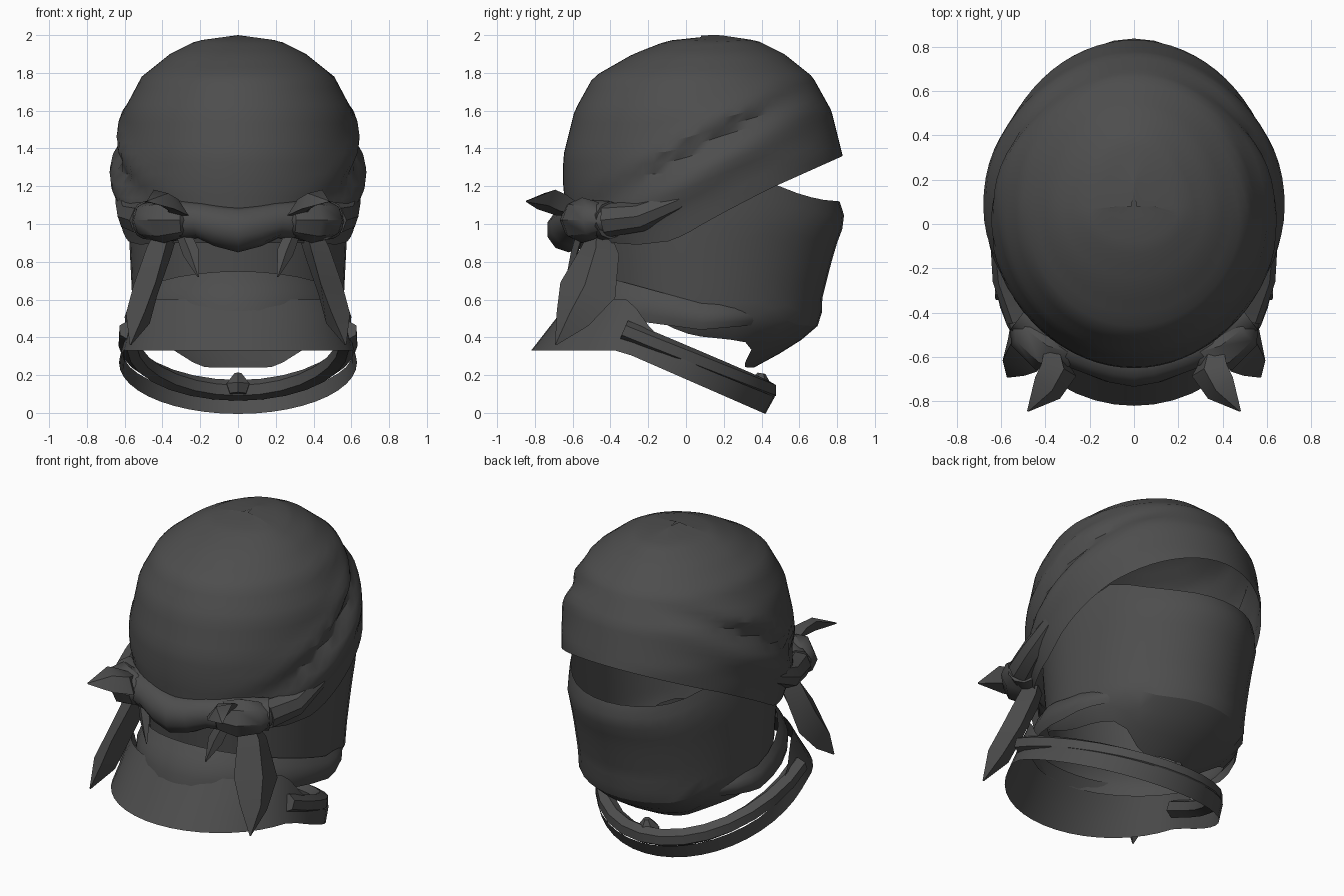
import bpy, bmesh
from math import sin, cos, pi, exp, radians
from mathutils import Vector

if "Cube" in bpy.data.objects:
    bpy.data.objects.remove(bpy.data.objects["Cube"])

cloth = bpy.data.materials.new("dark_grey_cloth")
cloth.use_nodes = True
cloth.diffuse_color = (0.075, 0.075, 0.075, 1)
cloth.node_tree.nodes["Principled BSDF"].inputs["Base Color"].default_value = cloth.diffuse_color
cloth.node_tree.nodes["Principled BSDF"].inputs["Roughness"].default_value = 0.9


def table(points, v):
    """Linear interpolation through rows of (key, value, ...)."""
    if v <= points[0][0]:
        return points[0][1:]
    for p, q in zip(points, points[1:]):
        if v <= q[0]:
            f = (v - p[0]) / (q[0] - p[0])
            return tuple(a + (b - a) * f for a, b in zip(p[1:], q[1:]))
    return points[-1][1:]


def finish(name, bm, angle=30):
    bmesh.ops.remove_doubles(bm, verts=bm.verts, dist=0.0005)
    bmesh.ops.recalc_face_normals(bm, faces=bm.faces)
    mesh = bpy.data.meshes.new(name)
    bm.to_mesh(mesh)
    bm.free()
    mesh.materials.append(cloth)
    ob = bpy.data.objects.new(name, mesh)
    bpy.context.collection.objects.link(ob)
    bpy.ops.object.select_all(action="DESELECT")
    ob.select_set(True)
    bpy.context.view_layer.objects.active = ob
    bpy.ops.object.shade_smooth_by_angle(angle=radians(angle))
    return ob


def loft(name, segs, rows, point, angle=30):
    """Closed rings; point(angle, fraction) gives each position."""
    bm = bmesh.new()
    grid = [[bm.verts.new(point(2 * pi * i / segs, r / rows)) for i in range(segs)]
            for r in range(rows + 1)]
    for r in range(rows):
        for i in range(segs):
            j = (i + 1) % segs
            bm.faces.new((grid[r][i], grid[r][j], grid[r + 1][j], grid[r + 1][i]))
    return finish(name, bm, angle)


def strand(name, path, sides, across=None, thick=0.03):
    """Tube along (x, y, z, radius) points; flat leaf if across is given."""
    bm = bmesh.new()
    pts = [Vector(p[:3]) for p in path]
    rings = []
    for k, p in enumerate(path):
        d = (pts[min(k + 1, len(pts) - 1)] - pts[max(k - 1, 0)]).normalized()
        u = Vector(across or (0, 0, 1))
        u = (u - d * u.dot(d)).normalized()
        w = d.cross(u)
        depth = min(thick, p[3]) if across else p[3]
        rings.append([bm.verts.new(pts[k] + u * p[3] * cos(2 * pi * i / sides)
                                   + w * depth * sin(2 * pi * i / sides)) for i in range(sides)])
    for a, b in zip(rings, rings[1:]):
        for i in range(sides):
            j = (i + 1) % sides
            bm.faces.new((a[i], a[j], b[j], b[i]))
    bm.faces.new(rings[0])
    bm.faces.new(rings[-1])
    return finish(name, bm, 40)


CY = 0.08

# Bandana: z, half width, reach to back, reach to face
CAP = [(0.86, .59, .65, .72), (1.0, .62, .71, .74), (1.2, .645, .73, .75), (1.36, .645, .73, .75),
       (1.6, .605, .67, .69), (1.78, .51, .57, .59), (1.9, .36, .36, .44),
       (1.97, .22, .18, .3), (2.0, 0, -.1, .1)]
CAP_EDGE = [(-.45, .9), (-.3, .89), (-.1, .91), (0, .95), (.2, 1.06), (.45, 1.19), (.83, 1.36)]


def cap_point(a, t):
    edge = table(CAP_EDGE, CY + .75 * sin(a))[0]
    z = edge + (2 - edge) * sin(t * pi / 2)
    rx, rb, rf = table(CAP, z)
    y = CY + sin(a) * (rf if sin(a) > 0 else rb) if z < 1.9999 else .15
    # slanting cloth folds on the sides
    d = z - (1.22 + .55 * y)
    fold = .035 * exp(-(d / .09) ** 2) - .03 * exp(-((d - .14) / .05) ** 2) \
        + .02 * exp(-((d - .24) / .07) ** 2)
    rx += fold * abs(cos(a)) * min(1, max(0, (1.9 - z) * 4))
    return rx * cos(a), y, z


loft("bandana", 72, 28, cap_point)

# Face mask
MASK = [(0.24, .3, .3, .28), (.36, .46, .4, .5), (.48, .55, .5, .64), (.6, .56, .56, .64),
        (.8, .57, .58, .69), (.9, .575, .59, .72), (1.02, .58, .6, .765), (1.13, .58, .6, .73),
        (1.25, .57, .6, .68)]
MASK_TOP = [(-.6, .98), (0, 1.06), (.45, 1.24), (.56, 1.18), (.72, 1.13), (.83, 1.12)]
MASK_LOW = [(-.5, .6), (-.2, .46), (0, .41), (.4, .38), (.5, .35), (.62, .26), (.7, .24)]


def mask_point(a, t):
    yn = CY + .75 * sin(a)
    low, top = table(MASK_LOW, yn)[0], table(MASK_TOP, yn)[0]
    z = low + (top - low) * t
    rx, rb, rf = table(MASK, z)
    return rx * cos(a), CY + sin(a) * (rf if sin(a) > 0 else rb), z


loft("face_mask", 40, 12, mask_point, 25)


# Folded cloth around the neck
def wrap_point(a, t):
    s = sin(a)
    low, top = (.44 - .1 * s, .58 - .17 * s) if s < 0 else (.44 + .04 * s, .58 - .03 * s)
    bulge = .025 * sin(t * pi)
    y = CY + s * ((.46 if s > 0 else .74 - .12 * t) + bulge)
    return (.585 - .02 * t + bulge) * cos(a), y, low + (top - low) * t


loft("neck_wrap", 32, 4, wrap_point)


# Flared collar whose hem dips forward as a loop
def collar_point(a, t):
    s = sin(a)
    low = .33 - .43 * max(0, -.2 + .63 * s + .35)
    back = min(1, max(0, .6 - s * 2))
    height = .09 + .18 * back
    y = -.2 + s * (.62 + (.05 - .26 * back) * t)
    return (.63 - .08 * t * back) * cos(a), y, low + height * t


loft("collar", 44, 3, collar_point, 25)

# Rolled cord running round the front above the hem
roll = []
for k in range(17):
    a = -.15 + (pi + .3) * k / 16
    y = -.23 + .66 * sin(a)
    roll.append((.585 * cos(a), y, .405 - .42 * (y + .25), .055))
strand("collar_roll", roll, 6)
strand("roll_knot", [(0, .38, .1, .05), (0, .39, .15, .07), (0, .4, .21, .02)], 6)

# Rolled edge between the two knots
strand("back_roll", [(-.5, -.4, 1.02, .1), (-.34, -.52, 1.02, .11), (-.2, -.585, 1.02, .095),
                     (-.1, -.61, .99, .11), (0, -.62, .97, .12), (.1, -.61, .99, .11),
                     (.2, -.585, 1.02, .095), (.34, -.52, 1.02, .11), (.5, -.4, 1.02, .1)], 10)

# Knots and their loose ends, mirrored
for side, s in (("left", 1), ("right", -1)):
    def mirrored(points):
        return [(s * p[0], *p[1:]) for p in points]

    strand(side + "_knot", mirrored([(.24, -.58, 1.02, .03), (.29, -.58, 1.02, .09),
                                     (.39, -.55, 1.02, .12), (.48, -.48, 1.02, .1),
                                     (.53, -.4, 1.01, .04)]), 8)
    strand(side + "_side_fold", mirrored([(.49, -.42, 1.02, .09), (.56, -.24, 1.04, .08),
                                          (.59, -.05, 1.12, .06), (.6, .12, 1.22, .03)]), 8)
    strand(side + "_upper_tail", mirrored([(.37, -.55, 1.07, .04), (.34, -.66, 1.1, .1),
                                           (.39, -.74, 1.13, .09), (.48, -.845, 1.12, .004)]),
           4, (s * .7, .2, .5), .04)
    strand(side + "_long_tail", mirrored([(.38, -.46, .95, .06), (.42, -.46, .85, .11),
                                          (.49, -.52, .65, .16), (.53, -.6, .5, .1),
                                          (.57, -.69, .36, .004)]),
           4, (s * .2, .95, .1), .07)
    strand(side + "_small_tail", mirrored([(.29, -.56, .95, .04), (.25, -.59, .85, .045),
                                           (.21, -.63, .72, .004)]), 4, (s, .3, 0), .02)
